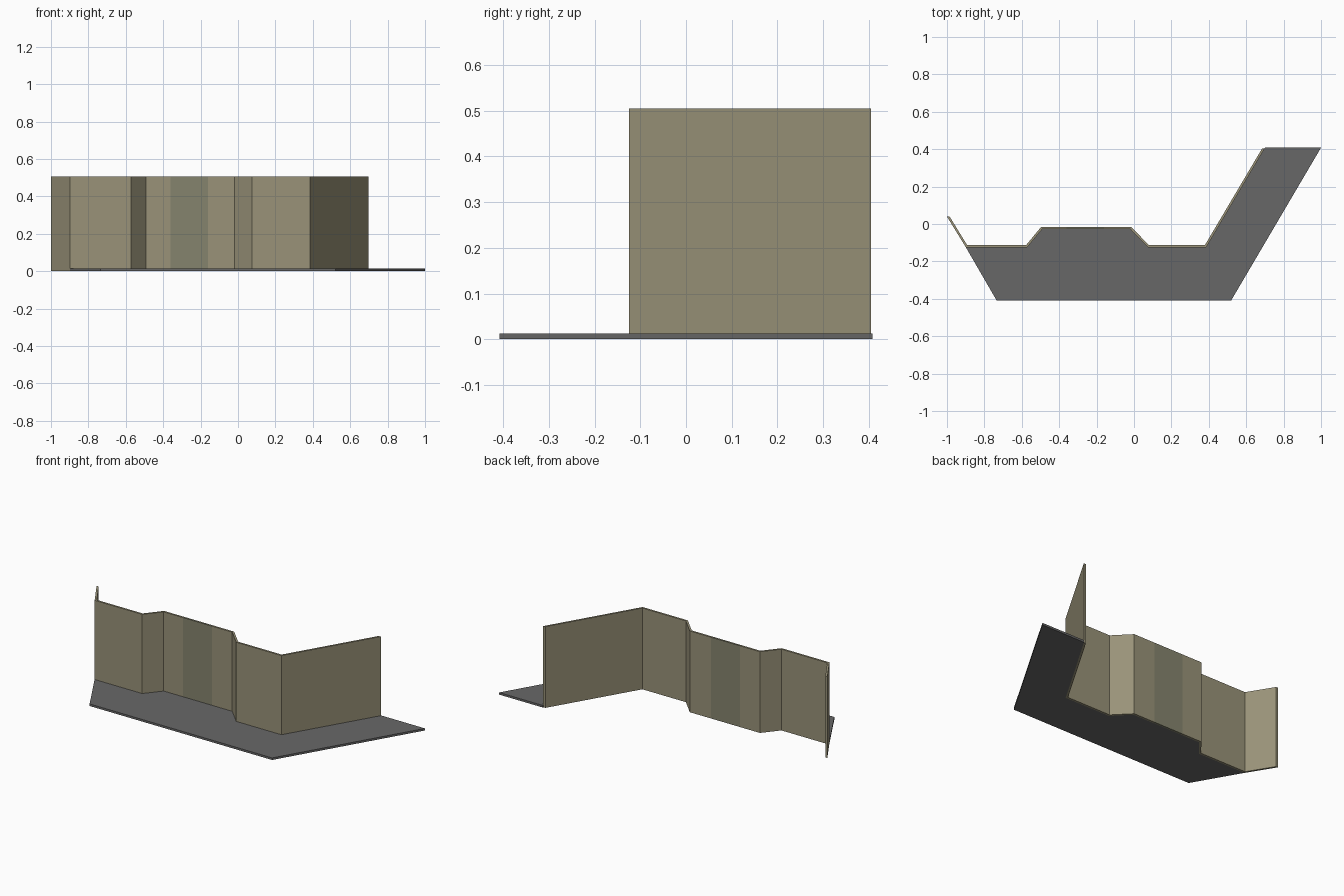
import bpy, bmesh
from mathutils import Vector

if "Cube" in bpy.data.objects:
    bpy.data.objects.remove(bpy.data.objects["Cube"])

T = 0.012       # wall thickness
H = 0.505       # wall height
FLOOR_H = 0.013


def material(name, rgb):
    m = bpy.data.materials.new(name)
    m.diffuse_color = (*rgb, 1)
    m.use_nodes = True
    m.node_tree.nodes["Principled BSDF"].inputs["Base Color"].default_value = m.diffuse_color
    return m


def offset(path, d):
    """Shift an open polyline to its right by d with mitred corners."""
    pts = [Vector(p) for p in path]
    dirs = [(b - a).normalized() for a, b in zip(pts, pts[1:])]
    norms = [Vector((v.y, -v.x)) for v in dirs]
    out = []
    for i, p in enumerate(pts):
        a, b = norms[max(i - 1, 0)], norms[min(i, len(norms) - 1)]
        out.append(p + (a + b) * d / (1 + a.dot(b)))
    # both ends are cut square to the y axis
    out[0] = Vector((pts[0].x - d / abs(dirs[0].y), pts[0].y))
    out[-1] = Vector((pts[-1].x + d / abs(dirs[-1].y), pts[-1].y))
    return out


def prism(name, outline, height, mat):
    bm = bmesh.new()
    face = bm.faces.new([bm.verts.new((p[0], p[1], 0)) for p in outline])
    ext = bmesh.ops.extrude_face_region(bm, geom=[face])
    for v in ext["geom"]:
        if isinstance(v, bmesh.types.BMVert):
            v.co.z = height
    bmesh.ops.recalc_face_normals(bm, faces=bm.faces)
    me = bpy.data.meshes.new(name)
    bm.to_mesh(me)
    bm.free()
    me.materials.append(mat)
    ob = bpy.data.objects.new(name, me)
    bpy.context.collection.objects.link(ob)
    return ob


wall_mat = material("wall_olive", (0.32, 0.29, 0.19))
panel_mat = material("panel_green", (0.235, 0.23, 0.155))
floor_mat = material("floor_grey", (0.137, 0.137, 0.137))

# Back line of the wall, left to right, with the panel in the alcove
back = [(-0.986, 0.04), (-0.892, -0.113), (-0.577, -0.113), (-0.497, -0.016),
        (-0.36, -0.016), (-0.16, -0.016), (-0.015, -0.016), (0.08, -0.113),
        (0.379, -0.113), (0.685, 0.404)]
front = offset(back, T)


def wall_run(name, a, b, mat):
    prism(name, back[a:b + 1] + front[a:b + 1][::-1], H, mat)


wall_run("left_wall", 0, 4, wall_mat)
wall_run("wall_panel", 4, 5, panel_mat)
wall_run("right_wall", 5, 9, wall_mat)

# Pavement: main strip and the slanted side strip, meeting on a seam
seam = (0.225, -0.408)
prism("front_pavement", front[1:9] + [seam, (-0.735, -0.408)], FLOOR_H, floor_mat)
prism("side_pavement", [front[8], (0.7, 0.408), (1.0, 0.408),
                        (0.52, -0.408), seam], FLOOR_H, floor_mat)
